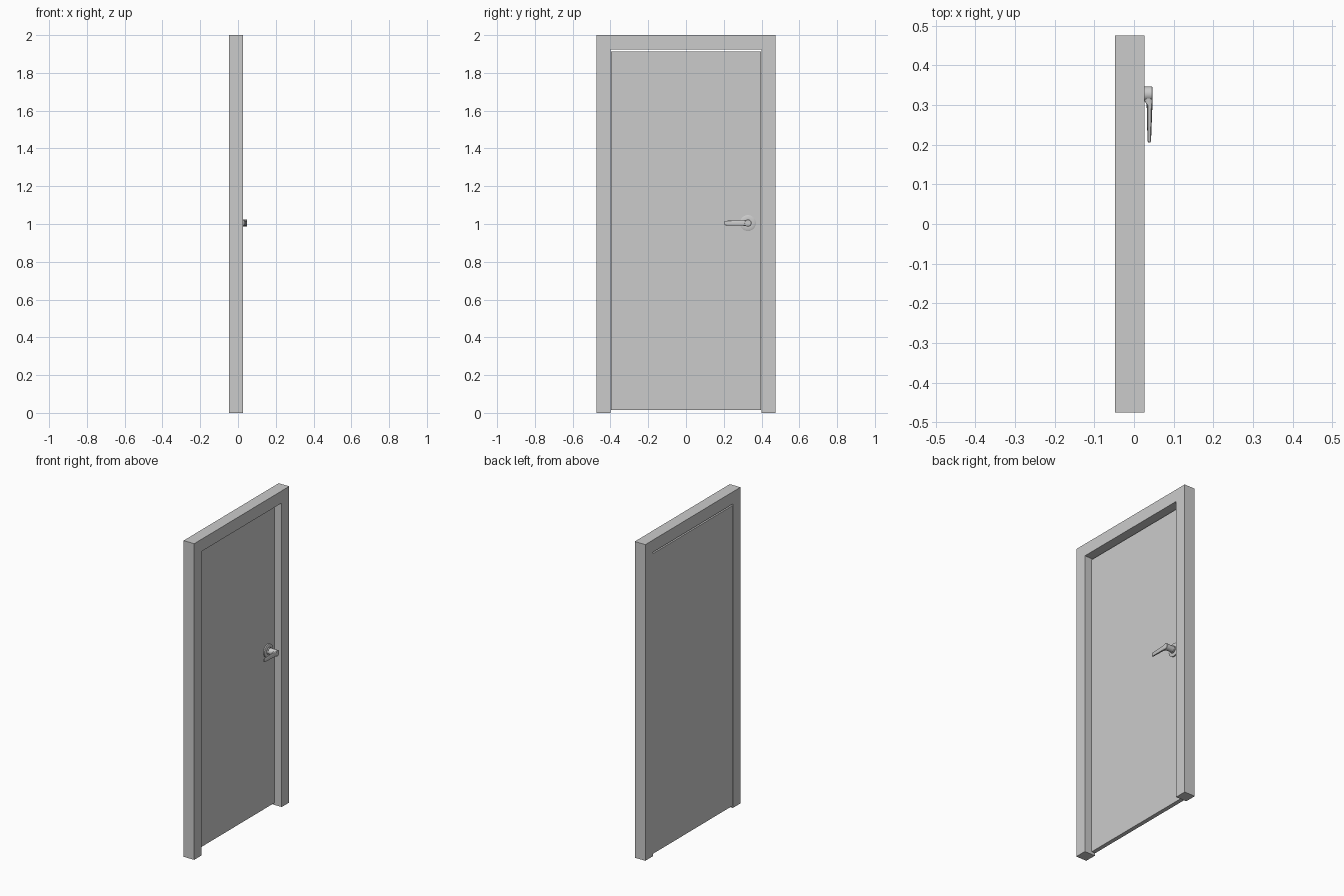
import bpy, bmesh, math
from mathutils import Matrix, Vector

cube = bpy.data.objects.get("Cube")
if cube:
    bpy.data.objects.remove(cube, do_unlink=True)

grey = bpy.data.materials.new("plain grey")
grey.use_nodes = True
colour = (0.6, 0.6, 0.6, 1)
grey.diffuse_color = colour
grey.node_tree.nodes["Principled BSDF"].inputs["Base Color"].default_value = colour

BACK, FRONT = -0.048, 0.026       # frame depth along x
DOOR_FACE = -0.022
HANDLE = Vector((0, 0.328, 1.005))
TIP_X = 0.047


def finish(name, bm, smooth=False):
    bmesh.ops.recalc_face_normals(bm, faces=bm.faces[:])
    mesh = bpy.data.meshes.new(name)
    bm.to_mesh(mesh)
    bm.free()
    mesh.materials.append(grey)
    obj = bpy.data.objects.new(name, mesh)
    bpy.context.collection.objects.link(obj)
    if smooth:
        bpy.ops.object.select_all(action='DESELECT')
        obj.select_set(True)
        bpy.context.view_layer.objects.active = obj
        bpy.ops.object.shade_smooth_by_angle(angle=math.radians(35))
    return obj


def extrude(name, points, offset):
    """Extrude a flat outline by an offset into a solid."""
    bm = bmesh.new()
    face = bm.faces.new([bm.verts.new(p) for p in points])
    result = bmesh.ops.extrude_face_region(bm, geom=[face], use_keep_orig=True)
    verts = [v for v in result["geom"] if isinstance(v, bmesh.types.BMVert)]
    bmesh.ops.translate(bm, verts=verts, vec=offset)
    return finish(name, bm)


def lathe(name, profile, steps=32):
    """Turn (x, radius) pairs around the handle axis."""
    bm = bmesh.new()
    verts = [bm.verts.new((x, r, 0)) for x, r in profile]
    edges = [bm.edges.new(pair) for pair in zip(verts, verts[1:])]
    bmesh.ops.spin(bm, geom=verts + edges, cent=(0, 0, 0), axis=(1, 0, 0),
                   angle=math.tau, steps=steps)
    bmesh.ops.remove_doubles(bm, verts=bm.verts[:], dist=0.0001)
    bmesh.ops.translate(bm, verts=bm.verts[:], vec=HANDLE)
    return finish(name, bm, True)


# Frame: two jambs and a head in one outline, open at the floor
outer, inner, top, head = 0.475, 0.4, 2, 1.923
half = [(outer, 0), (outer, top)]
opening = [(inner, head), (inner, 0)]
outline = half + [(-y, z) for y, z in reversed(half)]
outline += [(-y, z) for y, z in reversed(opening)] + opening
extrude("door_frame", [(BACK, y, z) for y, z in outline], (FRONT - BACK, 0, 0))

# Door leaf, flush with the back of the frame, with a gap all round
leaf = [(-0.397, 0.015), (0.397, 0.015), (0.397, 1.914), (-0.397, 1.914)]
extrude("door_leaf", [(BACK, y, z) for y, z in leaf], (DOOR_FACE - BACK, 0, 0))

# Round plate with a stepped rim, and the stem that carries the lever
lathe("handle_rose", [(DOOR_FACE, 0), (DOOR_FACE, 0.042), (-0.015, 0.042),
                      (-0.012, 0.035), (-0.012, 0.022), (-0.006, 0.022),
                      (-0.006, 0)])
lathe("handle_stem", [(-0.012, 0), (-0.012, 0.019), (TIP_X - 0.002, 0.019),
                      (TIP_X, 0.017), (TIP_X, 0)])

# Lever: oval-ended sections tapering towards the free end
bm = bmesh.new()
sections = [(0.335, 0.022, TIP_X, 0.015), (0.312, 0.026, TIP_X, 0.015),
            (0.3, 0.032, 0.0465, 0.014), (0.21, 0.034, 0.043, 0.012),
            (0.205, 0.036, 0.041, 0.010)]
rings = []
for y, x0, x1, h in sections:
    ring = []
    for i in range(16):
        a = math.tau * i / 16
        # Squared oval section
        c, s = (math.copysign(abs(f(a)) ** 0.5, f(a)) for f in (math.cos, math.sin))
        ring.append(bm.verts.new(((x0 + x1) / 2 + c * (x1 - x0) / 2, y, HANDLE.z + s * h)))
    rings.append(ring)
for a, b in zip(rings, rings[1:]):
    for i in range(16):
        j = (i + 1) % 16
        bm.faces.new((a[i], a[j], b[j], b[i]))
bm.faces.new(rings[0])
bm.faces.new(rings[-1])
finish("handle_lever", bm, True)
